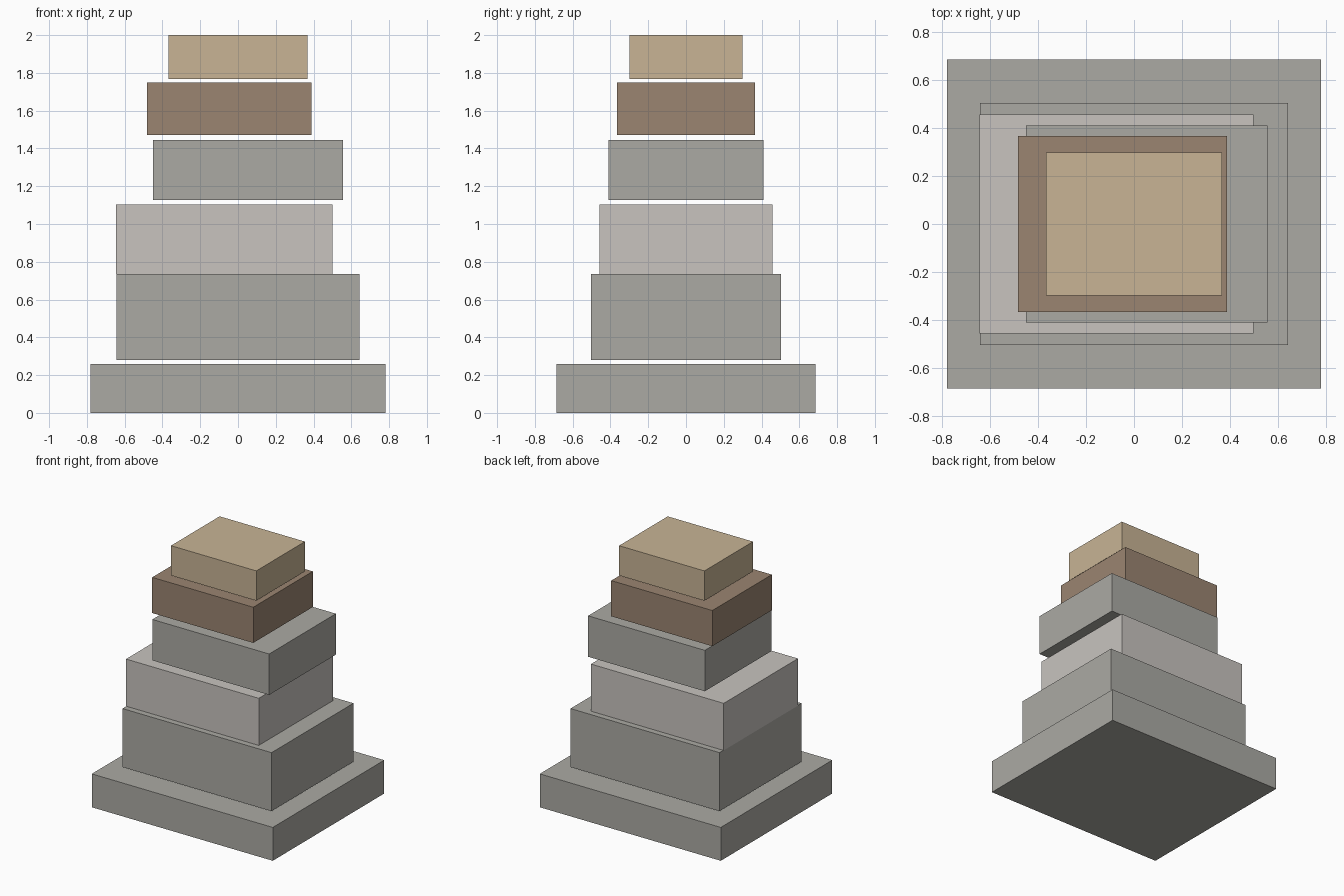
import bpy

# Remove the default cube
default = bpy.data.objects.get("Cube")
if default:
    bpy.data.objects.remove(default, do_unlink=True)


def to_linear(v):
    v /= 255
    return v / 12.92 if v <= 0.04045 else ((v + 0.055) / 1.055) ** 2.4


def make_material(name, r, g, b):
    colour = (to_linear(r), to_linear(g), to_linear(b), 1)
    mat = bpy.data.materials.new(name)
    mat.use_nodes = True
    mat.diffuse_color = colour
    bsdf = next(n for n in mat.node_tree.nodes if n.type == "BSDF_PRINCIPLED")
    bsdf.inputs["Base Color"].default_value = colour
    bsdf.inputs["Roughness"].default_value = 0.8
    return mat


grey = make_material("stone grey", 171, 170, 164)
pale = make_material("pale stone", 200, 196, 191)
brown = make_material("clay brown", 155, 133, 113)
tan = make_material("sand tan", 200, 180, 149)


def add_block(name, left, right, half_depth, bottom, top, mat):
    """Box given by its x range, half depth in y and z range."""
    bpy.ops.mesh.primitive_cube_add(
        size=1, location=((left + right) / 2, 0, (bottom + top) / 2))
    block = bpy.context.object
    block.name = name
    block.scale = (right - left, 2 * half_depth, top - bottom)
    bpy.ops.object.transform_apply(location=False, rotation=False, scale=True)
    block.data.materials.append(mat)


# Stacked tiers, from the ground up, with thin gaps between most of them
add_block("base_slab", -0.78, 0.78, 0.686, 0, 0.26, grey)
add_block("lower_tier", -0.642, 0.642, 0.504, 0.28, 0.736, grey)
add_block("pale_tier", -0.645, 0.499, 0.457, 0.736, 1.103, pale)
add_block("middle_tier", -0.45, 0.556, 0.411, 1.127, 1.446, grey)
add_block("brown_tier", -0.483, 0.388, 0.366, 1.47, 1.748, brown)
add_block("top_block", -0.368, 0.367, 0.299, 1.768, 2, tan)
